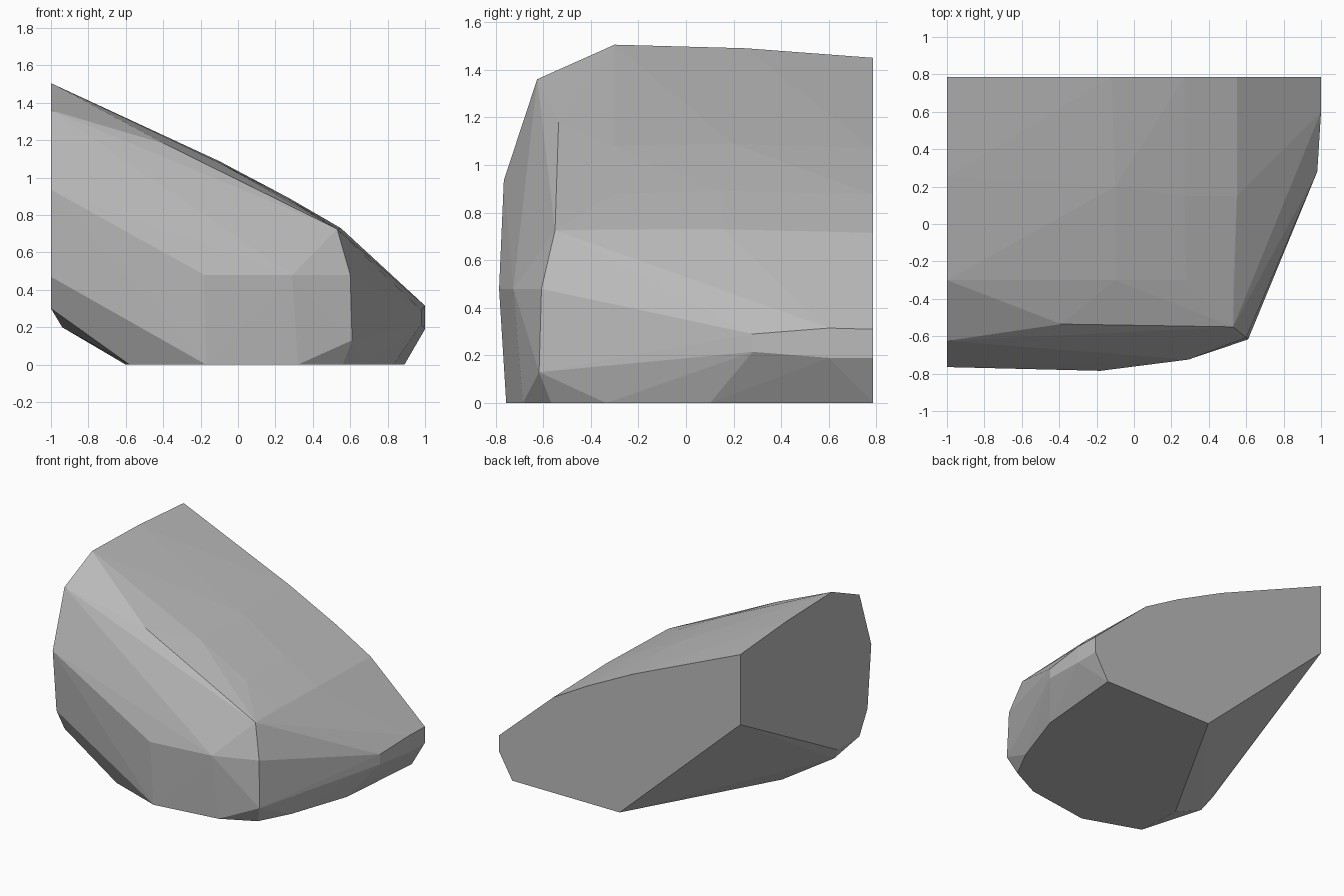
import bpy, bmesh

# Corner points of the cut boulder; the convex hull gives its flat facets
B = 0.785  # flat back plane
rim = [(-1, 1.45), (-0.12, 1.07), (0.27, 0.875), (0.55, 0.715), (1, 0.31),
       (1, 0.19), (0.89, 0), (0, 0), (-1, 0.925)]                    # back face (x, z)
base = [(-0.6, -0.28), (-0.58, -0.61), (-0.17, -0.755), (0.32, -0.685),
        (0.56, -0.565), (0.68, -0.335), (0.83, 0.1)]                 # underside (x, y)
left = [(0.25, 1.49), (-0.3, 1.505), (-0.625, 1.36), (-0.765, 0.935),
        (-0.72, 0.47), (-0.625, 0.3), (-0.36, 0.3)]                  # left face (y, z)
points = [(x, B, z) for x, z in rim]
points += [(x, y, 0) for x, y in base]
points += [(-1, y, z) for y, z in left]
points += [
    # top slope
    (-0.1, 0.2, 1.088), (-0.1, -0.3, 1.08), (-0.39, -0.535, 1.18),
    (0.27, 0.15, 0.892), (0.28, -0.3, 0.878), (0.55, 0.15, 0.73), (0.53, -0.3, 0.732),
    # front and right shoulder
    (0.53, -0.55, 0.725), (0.6, -0.607, 0.48), (0.61, -0.617, 0.13),
    (-0.18, -0.785, 0.48), (0.29, -0.725, 0.48),
    (-0.94, -0.41, 0.2),
    # narrow right end
    (0.98, 0.28, 0.29), (0.98, 0.28, 0.215), (1, 0.6, 0.315), (1, 0.6, 0.19),
]

bm = bmesh.new()
for p in points:
    bm.verts.new(p)
res = bmesh.ops.convex_hull(bm, input=bm.verts[:])
loose = [v for v in bm.verts if not v.link_faces]
bmesh.ops.delete(bm, geom=loose, context='VERTS')
bmesh.ops.recalc_face_normals(bm, faces=bm.faces[:])

mesh = bpy.data.meshes.new("boulder")
bm.to_mesh(mesh)
bm.free()
boulder = bpy.data.objects.new("boulder", mesh)
bpy.context.collection.objects.link(boulder)

# Stone colour
stone = bpy.data.materials.new("grey stone")
stone.diffuse_color = (0.5, 0.5, 0.5, 1)
mesh.materials.append(stone)
